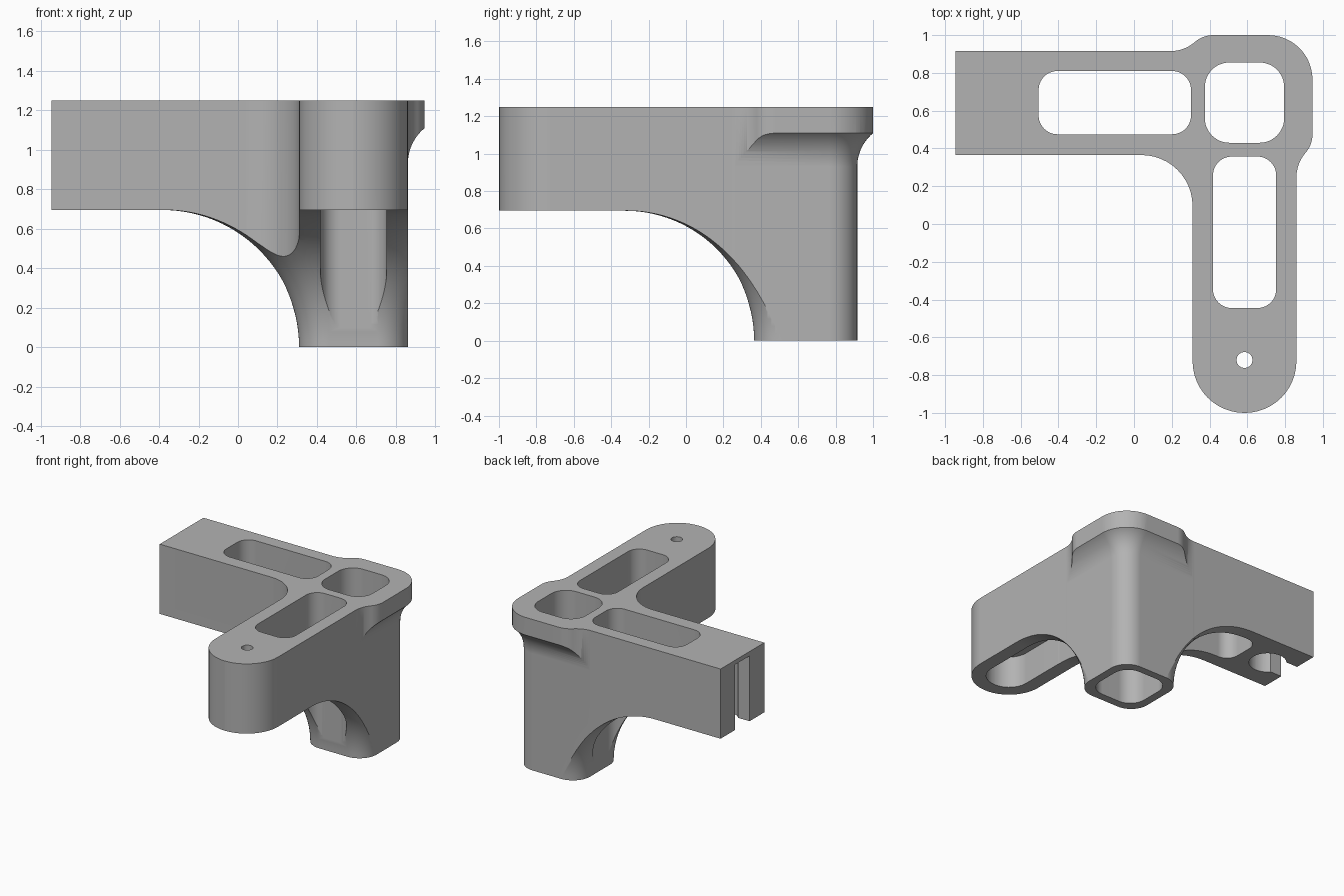
import bpy, bmesh, math
from mathutils import Vector

if "Cube" in bpy.data.objects:
    bpy.data.objects.remove(bpy.data.objects["Cube"])

SEG = 12          # segments per rounded corner
EPS = 0.0006      # clearance that avoids coincident walls
TOP = 1.25
ARM_BASE = 0.695  # underside of both arms, and radius of the leg flare


def rounded(points):
    """Outline from (x, y, radius) corners, each replaced by an arc."""
    out = []
    for i, (x, y, r) in enumerate(points):
        p = Vector((x, y))
        if r <= 0:
            out.append(p)
            continue
        a = (Vector(points[i - 1][:2]) - p).normalized()
        b = (Vector(points[(i + 1) % len(points)][:2]) - p).normalized()
        half = a.angle(b) / 2
        centre = p + (a + b).normalized() * r / math.sin(half)
        start = p + a * r / math.tan(half) - centre
        end = p + b * r / math.tan(half) - centre
        sweep = start.angle(end)
        for k in range(SEG + 1):
            t = k / SEG
            out.append(centre + (start * math.sin((1 - t) * sweep)
                                 + end * math.sin(t * sweep)) / math.sin(sweep))
    return out


def rect(x0, x1, y0, y1, r, grow=0):
    x0, x1, y0, y1, r = x0 - grow, x1 + grow, y0 - grow, y1 + grow, r + grow
    return rounded([(x0, y0, r), (x1, y0, r), (x1, y1, r), (x0, y1, r)])


def loft(name, rings):
    """Closed solid through (outline, z) rings of equal point count."""
    bm = bmesh.new()
    loops = [[bm.verts.new((p.x, p.y, z)) for p in pts] for pts, z in rings]
    n = len(loops[0])
    for low, high in zip(loops, loops[1:]):
        for i in range(n):
            j = (i + 1) % n
            bm.faces.new((low[i], low[j], high[j], high[i]))
    bm.faces.new(loops[0][::-1])
    bm.faces.new(loops[-1])
    bmesh.ops.recalc_face_normals(bm, faces=bm.faces)
    mesh = bpy.data.meshes.new(name)
    bm.to_mesh(mesh)
    bm.free()
    obj = bpy.data.objects.new(name, mesh)
    bpy.context.collection.objects.link(obj)
    return obj


def prism(name, outline, z0=-0.1, z1=1.4):
    return loft(name, [(outline, z0), (outline, z1)])


def combine(target, tool, operation):
    mod = target.modifiers.new(tool.name, "BOOLEAN")
    mod.operation, mod.solver, mod.object = operation, "EXACT", tool
    bpy.context.view_layer.objects.active = target
    bpy.ops.object.modifier_apply(modifier=mod.name)
    bpy.data.objects.remove(tool)


# L-shaped body, with the widened flange round the outer corner
body = prism("corner_bracket", rounded([
    (-0.945, 0.365, 0), (0.31, 0.365, 0.27), (0.31, -1, 0.274), (0.86, -1, 0.274),
    (0.86, 0.32, 0.2), (0.945, 0.42, 0.15), (0.945, 1.0, 0.235),
    (0.365, 1.0, 0.15), (0.265, 0.915, 0.2), (-0.945, 0.915, 0)]), 0, TOP)

# Leg that flares into the undersides of the arms
rings = [(0, -0.1)]
for k in range(29):
    a = math.pi / 2 * k / 28
    rings.append((ARM_BASE * (1 - math.cos(a)), ARM_BASE * math.sin(a)))
rings += [(4, ARM_BASE), (4, 2)]
flare = loft("leg_flare", [(rect(0.31, 0.86, 0.365, 0.915, 0.15, d + EPS), z)
                           for d, z in rings])
combine(body, flare, "INTERSECT")

# Concave cove below the flange
cove_r, cove_z, lip = 0.233, 0.93, 0.085
last = math.acos(1 - lip / cove_r)
rings = [(0, -0.2)]
for k in range(13):
    a = last * k / 12
    rings.append((cove_r * (1 - math.cos(a)), cove_z + cove_r * math.sin(a)))
rings += [(1, rings[-1][1]), (1, 2)]
cove = loft("flange_cove", [(rect(-3, 0.86, -3, 0.915, 0.15, d + EPS), z)
                            for d, z in rings])
combine(body, cove, "INTERSECT")

# Through openings, blind pocket in the rounded arm and keyhole in the square arm
cutters = [
    prism("leg_opening", rect(0.375, 0.795, 0.43, 0.855, 0.13)),
    prism("side_arm_slot", rect(-0.505, 0.302, 0.475, 0.81, 0.1)),
    prism("front_arm_slot", rect(0.418, 0.753, -0.445, 0.357, 0.1)),
    prism("front_arm_pocket", rect(0.42, 0.751, -0.89, -0.1, 0.16), -0.1, 0.95),
    prism("screw_hole", rect(0.543, 0.627, -0.762, -0.678, 0.0415)),
    prism("keyhole_channel", rect(-1.1, -0.74, 0.55, 0.73, 0.001), -0.1, 1.215),
    prism("keyhole_pocket", rect(-0.877, -0.603, 0.503, 0.777, 0.136), -0.1, 1.215),
]
for cutter in cutters:
    combine(body, cutter, "DIFFERENCE")

# Colour and shading
grey = bpy.data.materials.new("plain_grey")
grey.use_nodes = True
colour = (0.45, 0.45, 0.45, 1)
grey.diffuse_color = colour
grey.node_tree.nodes["Principled BSDF"].inputs["Base Color"].default_value = colour
body.data.materials.clear()
body.data.materials.append(grey)

for obj in bpy.context.selected_objects:
    obj.select_set(False)
body.select_set(True)
bpy.context.view_layer.objects.active = body
bpy.ops.object.shade_smooth_by_angle(angle=math.radians(30))
normals = body.modifiers.new("even_shading", "WEIGHTED_NORMAL")
normals.keep_sharp = True
